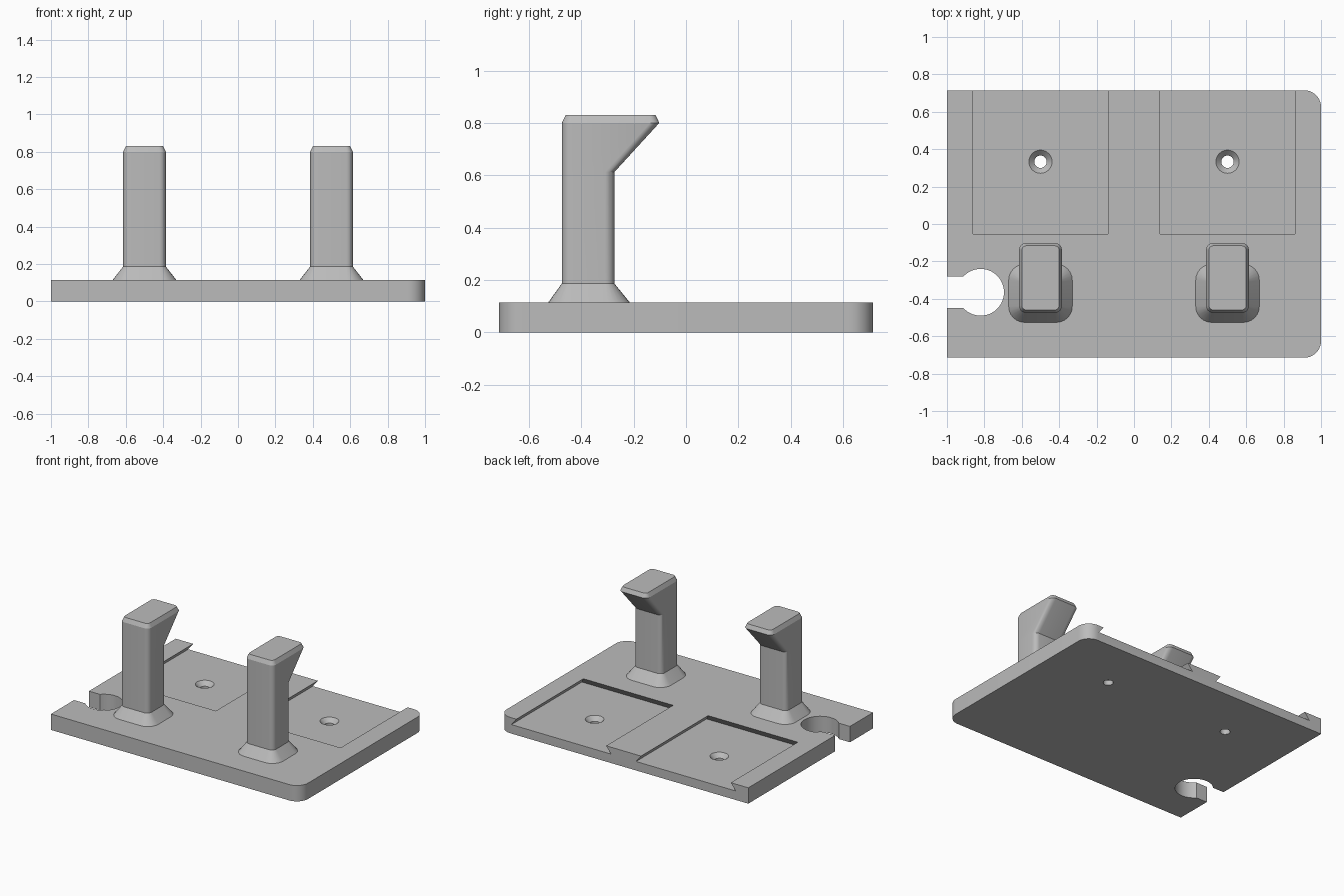
import bpy, bmesh, math

cube = bpy.data.objects.get("Cube")
if cube:
    bpy.data.objects.remove(cube, do_unlink=True)

grey = bpy.data.materials.new("plain grey")
grey.use_nodes = True
colour = (0.5, 0.5, 0.5, 1)
grey.diffuse_color = colour
grey.node_tree.nodes["Principled BSDF"].inputs["Base Color"].default_value = colour

PLATE_TOP = 0.115
HALF_Y = 0.715
POST_X = 0.5


def arc(cx, cy, r, start, end, steps):
    angles = [math.radians(start + (end - start) * i / steps) for i in range(steps + 1)]
    return [(cx + r * math.cos(a), cy + r * math.sin(a)) for a in angles]


def rounded_rect(x0, x1, y0, y1, r, steps=6):
    return (arc(x1 - r, y0 + r, r, -90, 0, steps) + arc(x1 - r, y1 - r, r, 0, 90, steps)
            + arc(x0 + r, y1 - r, r, 90, 180, steps) + arc(x0 + r, y0 + r, r, 180, 270, steps))


def loft(name, rings):
    """Closed solid through (outline, height) rings with equal point counts."""
    bm = bmesh.new()
    loops = [[bm.verts.new((x, y, z)) for x, y in pts] for pts, z in rings]
    n = len(loops[0])
    bm.faces.new(loops[0][::-1])
    bm.faces.new(loops[-1])
    for low, high in zip(loops, loops[1:]):
        for i in range(n):
            j = (i + 1) % n
            bm.faces.new((low[i], low[j], high[j], high[i]))
    bmesh.ops.recalc_face_normals(bm, faces=bm.faces)
    mesh = bpy.data.meshes.new(name)
    bm.to_mesh(mesh)
    bm.free()
    mesh.materials.append(grey)
    obj = bpy.data.objects.new(name, mesh)
    bpy.context.collection.objects.link(obj)
    return obj


def smooth(obj):
    bpy.ops.object.select_all(action='DESELECT')
    obj.select_set(True)
    bpy.context.view_layer.objects.active = obj
    bpy.ops.object.shade_smooth_by_angle(angle=math.radians(25))


def cut(target, cutter):
    cutter.hide_render = True
    mod = target.modifiers.new("cut", 'BOOLEAN')
    mod.operation = 'DIFFERENCE'
    mod.solver = 'EXACT'
    mod.object = cutter
    bpy.context.view_layer.objects.active = target
    bpy.ops.object.modifier_apply(modifier=mod.name)
    bpy.data.objects.remove(cutter, do_unlink=True)


# Base plate: two rounded corners and a keyhole slot in the right edge
slot_x, slot_y, slot_r, half_gap = -0.82, -0.365, 0.125, 0.085
mouth = math.degrees(math.asin(half_gap / slot_r))
r = 0.09
outline = [(-1, -HALF_Y)]
outline += arc(1 - r, -HALF_Y + r, r, -90, 0, 10)
outline += arc(1 - r, HALF_Y - r, r, 0, 90, 10)
outline += [(-1, HALF_Y), (-1, slot_y + half_gap)]
outline += arc(slot_x, slot_y, slot_r, 180 - mouth, mouth - 180, 40)
outline += [(-1, slot_y - half_gap)]
plate = loft("base_plate", [(outline, 0), (outline, PLATE_TOP)])

# Undercut pockets open to the back, each with a countersunk screw hole
FLOOR = 0.065
UNDERCUT = 0.04


def pocket_outline(cx, grow):
    w = 0.36 + grow
    front = -0.053 - grow
    return [(cx - w, front), (cx + w, front), (cx + w, 0.9), (cx - w, 0.9)]


for cx in (-POST_X, POST_X):
    rise = UNDERCUT * 0.2
    cut(plate, loft("pocket_cutter", [(pocket_outline(cx, UNDERCUT), FLOOR),
                                      (pocket_outline(cx, -rise), PLATE_TOP + 0.01)]))
    hole = [(0.033, -0.02), (0.033, 0.035), (0.062, FLOOR), (0.062, FLOOR + 0.02)]
    cut(plate, loft("hole_cutter", [(arc(cx, 0.333, rad, 0, 348.75, 31), z) for rad, z in hole]))
smooth(plate)


# Hook posts with flared feet and bevelled tips that lean to the back
def hook(name, cx):
    def ring(half, front, back, radius):
        return rounded_rect(cx - half, cx + half, front, back, radius)

    foot = loft(name + "_foot", [(ring(0.17, -0.526, -0.215, 0.085), PLATE_TOP),
                                 (ring(0.114, -0.474, -0.274, 0.035), 0.187)])
    post = loft(name + "_post", [(ring(0.114, -0.474, -0.274, 0.035), 0.187),
                                 (ring(0.114, -0.474, -0.274, 0.035), 0.612),
                                 (ring(0.114, -0.474, -0.102, 0.035), 0.8),
                                 (ring(0.1, -0.46, -0.116, 0.025), 0.83)])
    smooth(foot)
    smooth(post)


hook("right_hook", -POST_X)
hook("left_hook", POST_X)
